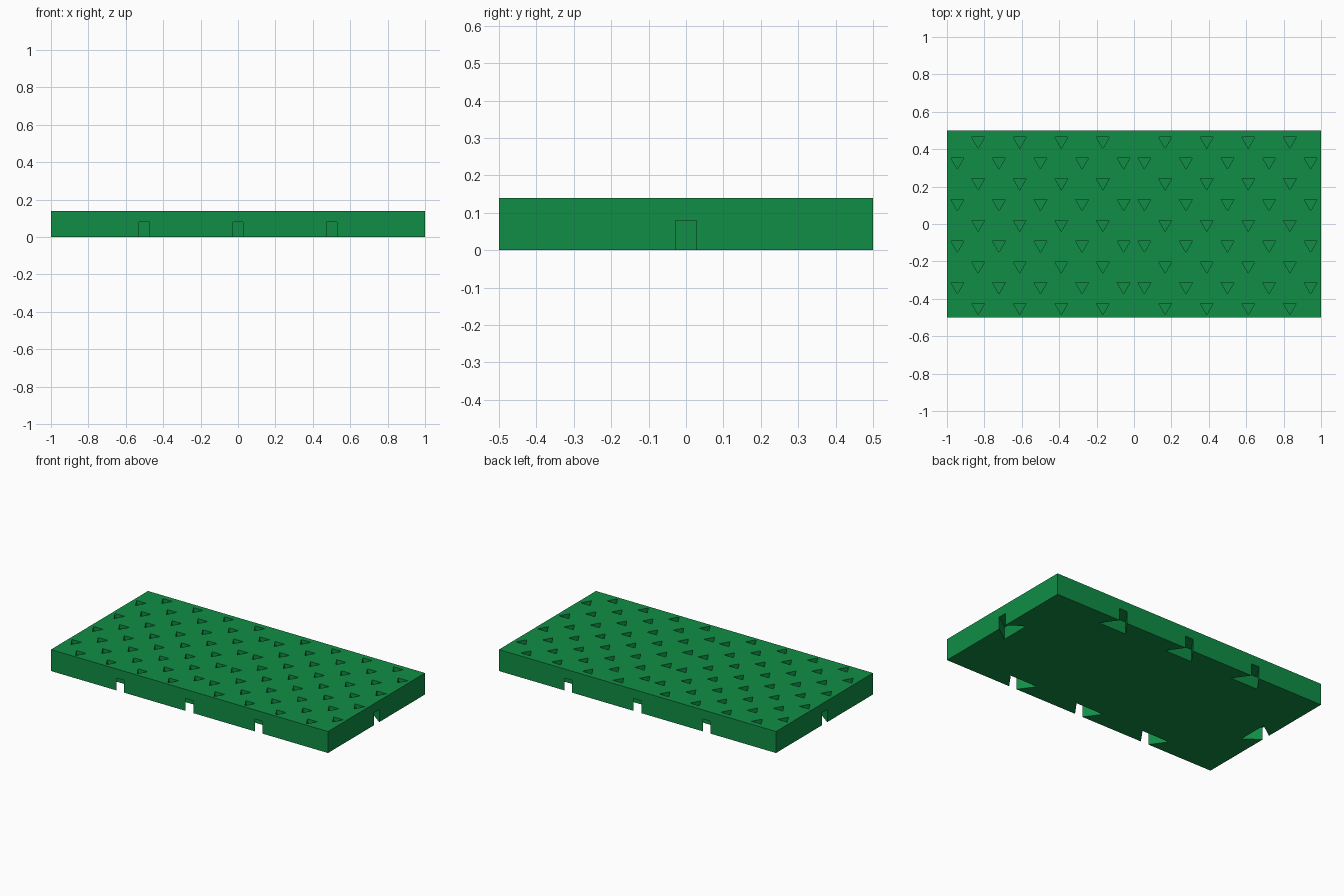
import bpy, bmesh, math
from mathutils import Matrix, Vector

if "Cube" in bpy.data.objects:
    bpy.data.objects.remove(bpy.data.objects["Cube"])

L, W, H = 2.0, 1.0, 0.14
POCKET = 0.025      # depth of the triangular grip pockets
SLOT_H = 0.08       # height of the connector sockets
S = 1 / 9           # pitch of the grip pattern


def prism(bm, pts, z0, z1):
    """Extrude a counter-clockwise outline between two heights."""
    face = bm.faces.new([bm.verts.new((x, y, z0)) for x, y in pts])
    top = bmesh.ops.extrude_face_region(bm, geom=[face])["geom"]
    bmesh.ops.translate(bm, vec=(0, 0, z1 - z0),
                        verts=[v for v in top if isinstance(v, bmesh.types.BMVert)])


def make_object(name, bm):
    bmesh.ops.recalc_face_normals(bm, faces=bm.faces)
    mesh = bpy.data.meshes.new(name)
    bm.to_mesh(mesh)
    bm.free()
    obj = bpy.data.objects.new(name, mesh)
    bpy.context.collection.objects.link(obj)
    return obj


# Slab
bm = bmesh.new()
prism(bm, [(-L/2, -W/2), (L/2, -W/2), (L/2, W/2), (-L/2, W/2)], 0, H)
slab = make_object("mat_slab", bm)
green = bpy.data.materials.new("green")
green.diffuse_color = (0.005, 0.27, 0.06, 1)
green.use_nodes = True
green.node_tree.nodes["Principled BSDF"].inputs["Base Color"].default_value = green.diffuse_color
slab.data.materials.append(green)

cut = bmesh.new()

# Staggered triangular pockets, mirrored about the middle
for row in range(-4, 5):
    odd = row % 2
    for k in range(5 if odd else 4):
        x = S * (0.5 if odd else 1.5) + 2 * S * k
        for side in (-1, 1):
            tri = [(side * x + 0.04 * math.cos(a), row * S + 0.04 * math.sin(a))
                   for a in (math.radians(d) for d in (30, 150, 270))]
            prism(cut, tri, H - POCKET, H + 0.05)

# Dovetail sockets along the underside edges
dovetail = [(-0.028, 0.0), (-0.028, -0.05), (0.028, -0.05),
            (0.028, 0.0), (0.1, 0.1), (-0.1, 0.1)]
places = [(x, s * W/2, 0 if s < 0 else math.pi) for x in (-0.5, 0, 0.5) for s in (-1, 1)]
places += [(s * L/2, 0, s * math.pi / 2) for s in (-1, 1)]
for x, y, angle in places:
    if y == 0:
        angle = math.pi / 2 if x > 0 else -math.pi / 2
    m = Matrix.Translation((x, y, 0)) @ Matrix.Rotation(angle, 4, "Z")
    prism(cut, [(m @ Vector((px, py, 0))).xy for px, py in dovetail], -0.05, SLOT_H)

cutter = make_object("pocket_cutter", cut)
cutter.hide_render = True
cutter.hide_viewport = False
cutter.display_type = "WIRE"

# Carve the slab
mod = slab.modifiers.new("carve", "BOOLEAN")
mod.operation = "DIFFERENCE"
mod.solver = "EXACT"
mod.object = cutter
bpy.context.view_layer.objects.active = slab
bpy.ops.object.modifier_apply(modifier=mod.name)
bpy.data.objects.remove(cutter)
